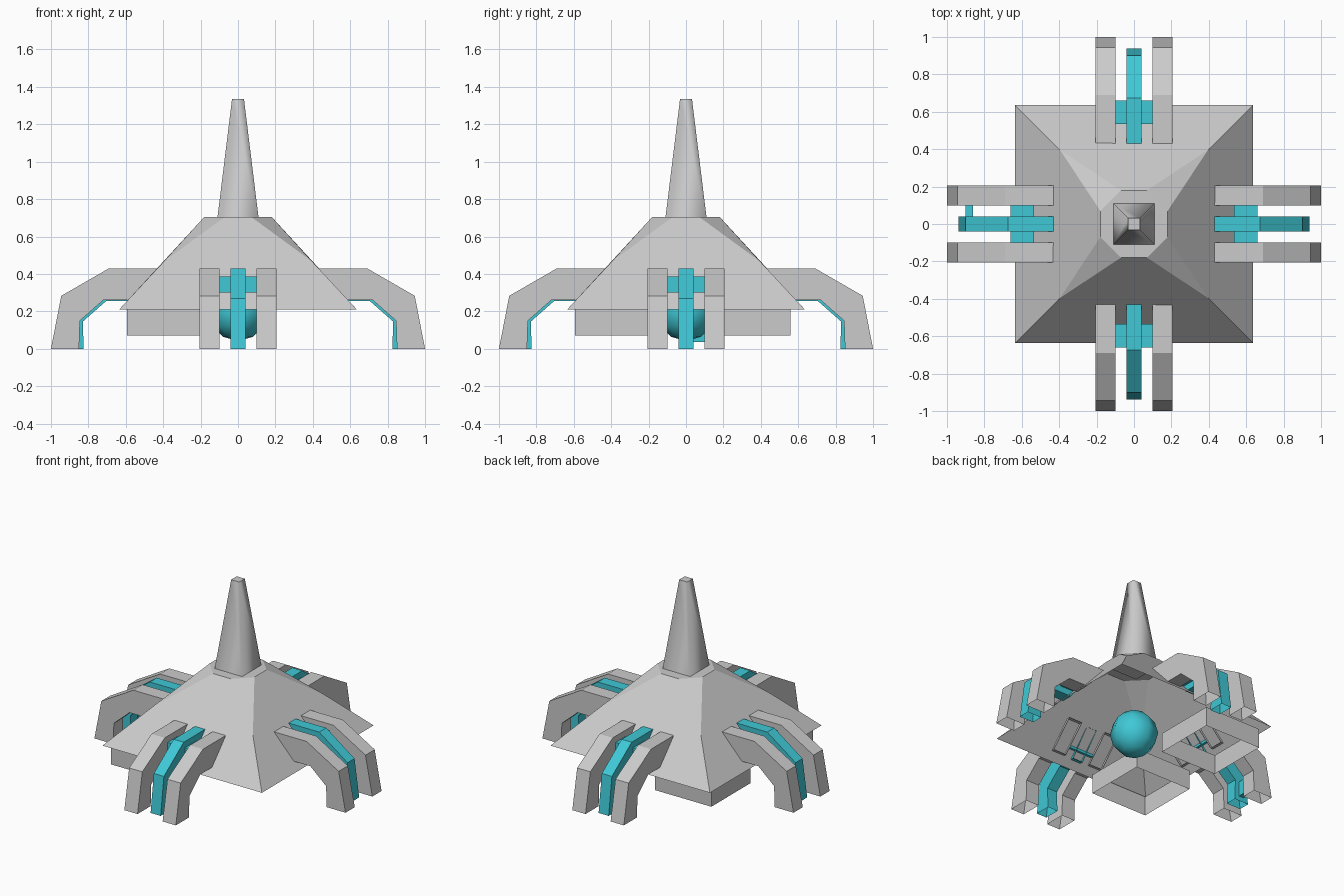
import bpy, bmesh, math
from mathutils import Matrix

if "Cube" in bpy.data.objects:
    bpy.data.objects.remove(bpy.data.objects["Cube"])

teal = bpy.data.materials.new("teal")
teal.diffuse_color = (0.05, 0.58, 0.67, 1)
teal.use_nodes = True
teal.node_tree.nodes["Principled BSDF"].inputs["Base Color"].default_value = teal.diffuse_color


def finish(bm, name, mat=None, rot=0.0):
    bmesh.ops.rotate(bm, verts=bm.verts, matrix=Matrix.Rotation(rot, 3, 'Z'))
    bmesh.ops.recalc_face_normals(bm, faces=bm.faces)
    me = bpy.data.meshes.new(name)
    bm.to_mesh(me)
    bm.free()
    ob = bpy.data.objects.new(name, me)
    bpy.context.collection.objects.link(ob)
    if mat:
        me.materials.append(mat)
    return ob


def extruded_profile(name, pts, y0, y1, skip=(), mat=None, rot=0.0):
    """XZ profile extruded along Y; edges listed in skip stay open."""
    bm = bmesh.new()
    a = [bm.verts.new((x, y0, z)) for x, z in pts]
    b = [bm.verts.new((x, y1, z)) for x, z in pts]
    bm.faces.new(a)
    bm.faces.new(b)
    n = len(pts)
    for i in range(n):
        if i not in skip:
            j = (i + 1) % n
            bm.faces.new((a[i], a[j], b[j], b[i]))
    return finish(bm, name, mat, rot)


def box(name, lo, hi, mat=None, rot=0.0, open_ends=False):
    x0, y0, z0 = lo
    x1, y1, z1 = hi
    skip = (0, 2) if open_ends else ()
    return extruded_profile(name, [(x0, z0), (x1, z0), (x1, z1), (x0, z1)], y0, y1, skip, mat, rot)


# Hull: open-bottomed square skirt with chamfered upper corners
bm = bmesh.new()
base, mid, top = [], [], []
for k in range(4):
    c, s = round(math.cos(k * math.pi / 2)), round(math.sin(k * math.pi / 2))
    turn = lambda x, y, z: bm.verts.new((c * x - s * y, s * x + c * y, z))
    base.append(turn(0.635, 0.635, 0.21))
    mid.append(turn(0.395, 0.395, 0.468))
    top.append((turn(0.18, 0.07, 0.705), turn(0.07, 0.18, 0.705)))
for k in range(4):
    j = (k + 1) % 4
    bm.faces.new((base[k], base[j], mid[j], top[j][0], top[k][1], mid[k]))
    bm.faces.new((mid[k], top[k][1], top[k][0]))
bm.faces.new([v for pair in top for v in pair])
finish(bm, "hull")

# Spire: smooth-shaded square taper
bm = bmesh.new()
bmesh.ops.create_cone(bm, cap_ends=True, segments=4, radius1=0.11 * math.sqrt(2),
                      radius2=0.032 * math.sqrt(2), depth=0.635)
bmesh.ops.rotate(bm, verts=bm.verts, matrix=Matrix.Rotation(math.pi / 4, 3, 'Z'))
bmesh.ops.translate(bm, verts=bm.verts, vec=(0, 0, 0.7 + 0.635 / 2))
for f in bm.faces:
    f.smooth = abs(f.normal.z) < 0.5
finish(bm, "spire")

# Core ball under the hull
bm = bmesh.new()
bmesh.ops.create_uvsphere(bm, u_segments=8, v_segments=6, radius=0.158)
bmesh.ops.translate(bm, verts=bm.verts, vec=(0, 0, 0.2))
for f in bm.faces:
    f.smooth = True
finish(bm, "core_ball", teal)

# Legs: two grey struts, a teal strut between them and a cross block
grey = [(1.0, 0), (0.945, 0.283), (0.69, 0.43), (0.41, 0.43),
        (0.57, 0.26), (0.72, 0.26), (0.845, 0.15), (0.85, 0)]
inner = [(0.937, 0), (0.90, 0.27), (0.675, 0.43), (0.43, 0.43),
         (0.57, 0.255), (0.705, 0.255), (0.83, 0.145), (0.825, 0)]
for k, side in enumerate(("right", "back", "left", "front")):
    r = k * math.pi / 2
    for tag, y in (("a", -0.205), ("b", 0.1)):
        extruded_profile(f"{side}_leg_strut_{tag}", grey, y, y + 0.105, (3, 7), rot=r)
    extruded_profile(f"{side}_leg_core", inner, -0.04, 0.04, (3, 7), teal, r)
    box(f"{side}_leg_block", (0.535, -0.1, 0.3), (0.66, 0.1, 0.385), teal, r)

# Small extra block inside the left leg
box("left_leg_lower_block", (-0.9, 0.035, 0.035), (-0.86, 0.1, 0.14), teal)

# Open square ducts under the left side
for name, y in (("front_duct", -0.37), ("back_duct", 0.336)):
    box(name, (-0.594, y - 0.224, 0.07), (-0.146, y + 0.224, 0.21), open_ends=True)
